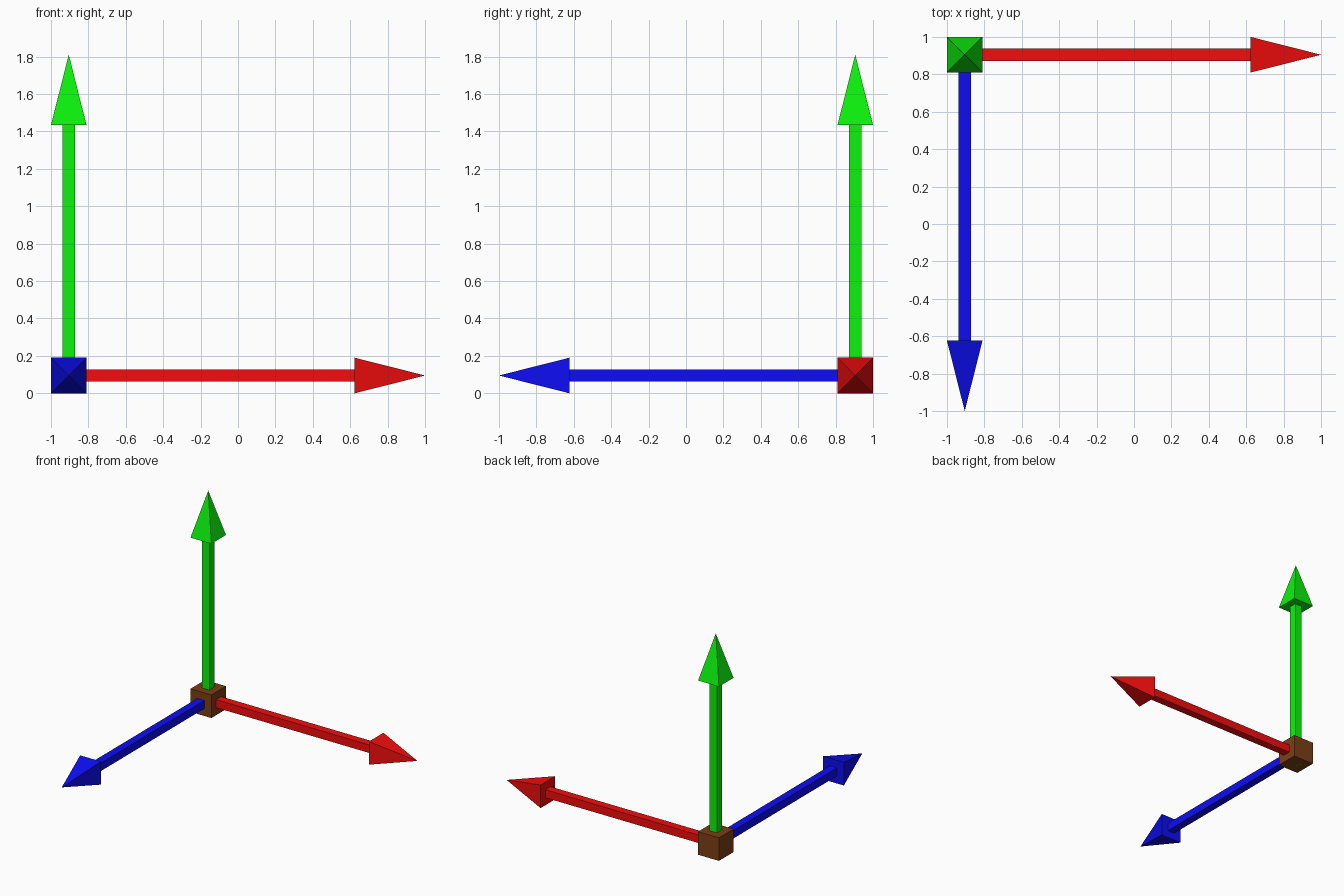
import bpy, math
from mathutils import Vector

if "Cube" in bpy.data.objects:
    bpy.data.objects.remove(bpy.data.objects["Cube"])

ORIGIN = Vector((-0.905, 0.905, 0.095))   # centre of the corner cube
CUBE = 0.19                               # cube and arrowhead width
SHAFT = 0.066                             # shaft width
HEAD = 0.376                              # arrowhead length


def material(name, rgb):
    m = bpy.data.materials.new(name)
    m.diffuse_color = (*rgb, 1)
    m.use_nodes = True
    m.node_tree.nodes["Principled BSDF"].inputs["Base Color"].default_value = m.diffuse_color
    return m


def axis_arrow(name, direction, start, length, mat):
    """Square shaft plus four-sided head, pointing along direction."""
    d = Vector(direction)
    rot = d.to_track_quat('Z', 'Y').to_euler()

    # square shaft
    bpy.ops.mesh.primitive_cube_add(size=1, location=ORIGIN + d * (start + length / 2), rotation=rot)
    shaft = bpy.context.object
    shaft.name = name + "_shaft"
    shaft.scale = (SHAFT, SHAFT, length)
    shaft.data.materials.append(mat)

    # pyramid head, sides squared to the axes
    bpy.ops.mesh.primitive_cone_add(vertices=4, radius1=CUBE / math.sqrt(2), radius2=0, depth=HEAD,
                                    rotation=(0, 0, math.pi / 4))
    bpy.ops.object.transform_apply(location=False, rotation=True, scale=False)
    head = bpy.context.object
    head.name = name + "_head"
    head.rotation_euler = rot
    head.location = ORIGIN + d * (start + length + HEAD / 2)
    head.data.materials.append(mat)


# corner cube
bpy.ops.mesh.primitive_cube_add(size=CUBE, location=ORIGIN)
cube = bpy.context.object
cube.name = "corner_cube"
cube.data.materials.append(material("brown", (0.2, 0.05, 0.007)))

# side arrows start at the cube faces; the upright one runs through the cube
L = 2 - CUBE - HEAD
axis_arrow("right_arrow", (1, 0, 0), CUBE / 2, L, material("red", (0.9, 0.004, 0.004)))
axis_arrow("front_arrow", (0, -1, 0), CUBE / 2, L, material("blue", (0.004, 0.004, 0.9)))
axis_arrow("up_arrow", (0, 0, 1), -CUBE / 2, L, material("green", (0.004, 0.9, 0.004)))
